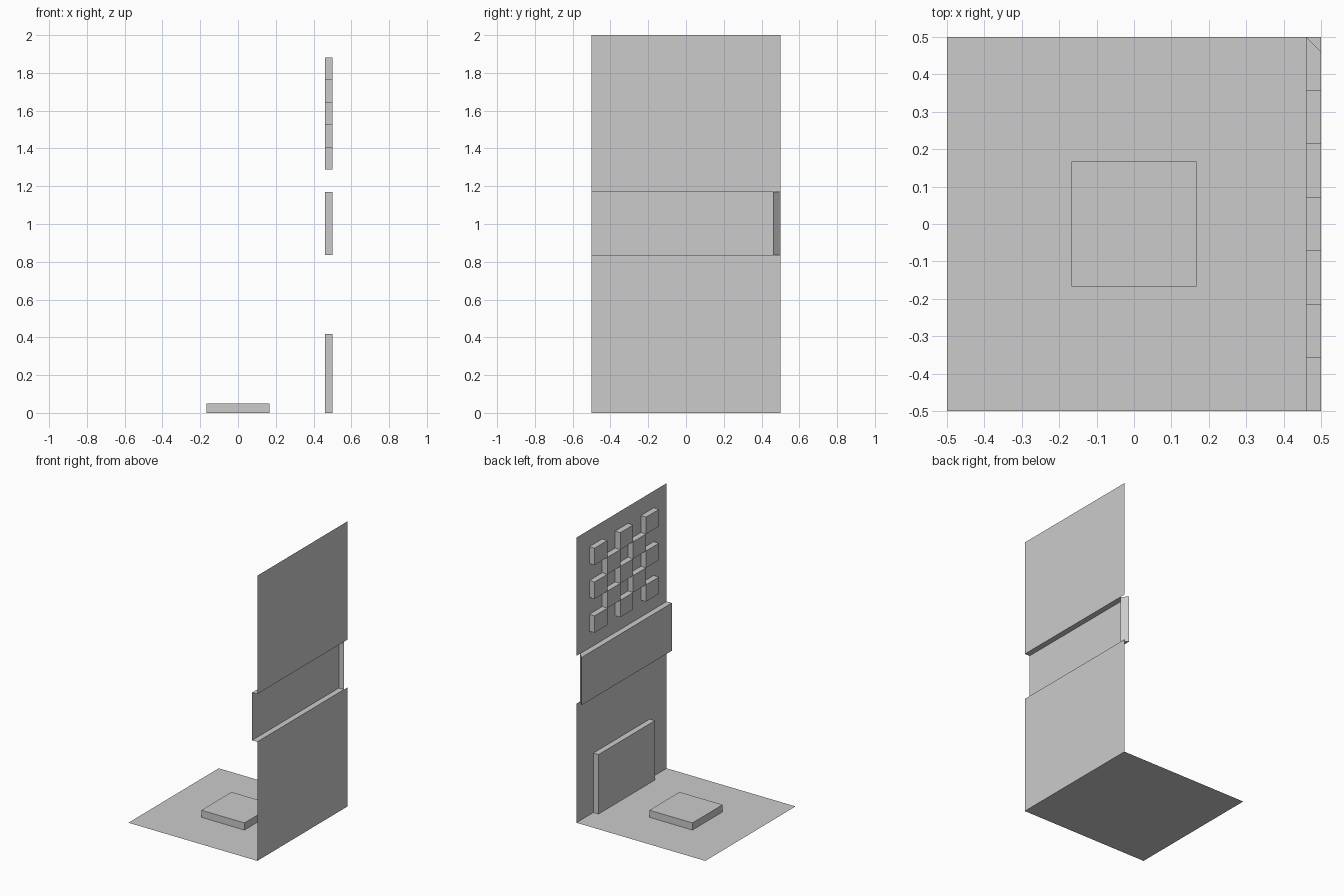
import bpy
import bmesh

if "Cube" in bpy.data.objects:
    bpy.data.objects.remove(bpy.data.objects["Cube"])

grey = bpy.data.materials.new("plain grey")
grey.diffuse_color = (0.6, 0.6, 0.6, 1)
grey.use_nodes = True
grey.node_tree.nodes["Principled BSDF"].inputs["Base Color"].default_value = grey.diffuse_color

W, D = 0.5, 0.04               # half width of the room, relief depth
BAND_LOW, BAND_HIGH = 0.835, 1.17
INNER = W - D


def finish(name, bm):
    mesh = bpy.data.meshes.new(name)
    bm.to_mesh(mesh)
    bm.free()
    mesh.materials.append(grey)
    obj = bpy.data.objects.new(name, mesh)
    bpy.context.collection.objects.link(obj)
    return obj


def sheet(name, rings):
    """Open surface made of separate polygons."""
    bm = bmesh.new()
    for ring in rings:
        bm.faces.new([bm.verts.new(p) for p in ring])
    bmesh.ops.remove_doubles(bm, verts=bm.verts, dist=1e-5)
    return finish(name, bm)


def add_block(bm, lo, hi, open_dir):
    """Box without the face that rests on a surface."""
    new = bmesh.ops.create_cube(bm, size=1)["verts"]
    for v in new:
        v.co = [lo[i] if v.co[i] < 0 else hi[i] for i in range(3)]
    bm.normal_update()
    faces = {f for v in new for f in v.link_faces}
    back = [f for f in faces
            if sum(f.normal[i] * open_dir[i] for i in range(3)) > 0.9]
    bmesh.ops.delete(bm, geom=back, context='FACES_ONLY')


# Floor with its raised square slab
sheet("floor", [[(-W, -W, 0), (W, -W, 0), (W, W, 0), (-W, W, 0)]])
bm = bmesh.new()
add_block(bm, (-0.167, -0.167, 0), (0.167, 0.167, 0.05), (0, 0, -1))
finish("floor_slab", bm)

# Wall: a folded profile with a band set inward at mid height
profile = [(W, 0), (W, BAND_LOW), (INNER, BAND_LOW),
           (INNER, BAND_HIGH), (W, BAND_HIGH), (W, 2)]
strips = []
for i, ((x0, z0), (x1, z1)) in enumerate(zip(profile, profile[1:])):
    end = INNER if z0 == z1 else W      # ledges stop short at the corner
    strips.append([(x0, -W, z0), (x0, end, z0), (x1, end, z1), (x1, -W, z1)])
sheet("wall", strips)

# Mitred post closing the far end of the band
corner = [(INNER, INNER), (W, INNER), (INNER, W)]
low = [(x, y, BAND_LOW) for x, y in corner]
high = [(x, y, BAND_HIGH) for x, y in corner]
sheet("band_end", [low[::-1], high,
                   [low[0], low[1], high[1], high[0]],
                   [low[1], low[2], high[2], high[1]]])

# Raised panel at the foot of the wall
bm = bmesh.new()
add_block(bm, (INNER, -0.3125, 0), (W, 0.3125, 0.417), (1, 0, 0))
finish("lower_panel", bm)

# Checkerboard of raised blocks on a 7 by 7 grid, border left plain
bm = bmesh.new()
cell_y, cell_z = 2 * W / 7, (2 - BAND_HIGH) / 7
for row in range(1, 6):
    for col in range(1, 6):
        if (row + col) % 2 == 0:
            y, z = -W + col * cell_y, BAND_HIGH + row * cell_z
            add_block(bm, (INNER, y, z), (W, y + cell_y, z + cell_z), (1, 0, 0))
finish("checker_blocks", bm)
